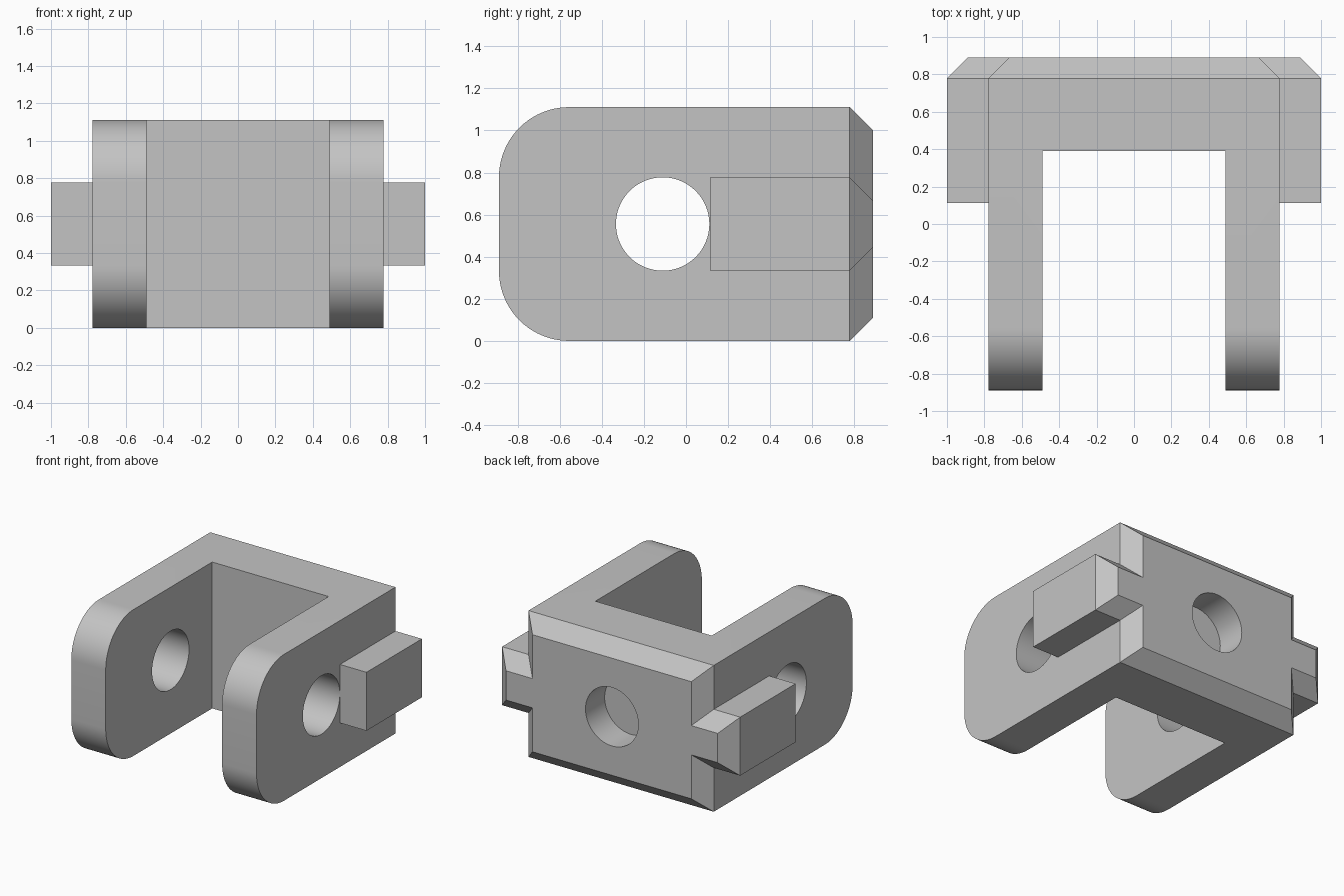
import bpy
import bmesh
import math
from mathutils import Matrix

if "Cube" in bpy.data.objects:
    bpy.data.objects.remove(bpy.data.objects["Cube"])

# Overall proportions
HALF_W, BACK, HEIGHT = 0.778, 0.889, 1.111
CHAMFER, FILLET, HOLE_R = 0.111, 0.333, 0.222
MID_Z = HEIGHT / 2

gray = bpy.data.materials.new("light gray")
gray.use_nodes = True
color = (0.55, 0.55, 0.55, 1)
gray.diffuse_color = color
gray.node_tree.nodes["Principled BSDF"].inputs["Base Color"].default_value = color


def make_object(name, bm):
    bmesh.ops.recalc_face_normals(bm, faces=bm.faces)
    mesh = bpy.data.meshes.new(name)
    bm.to_mesh(mesh)
    bm.free()
    mesh.materials.append(gray)
    obj = bpy.data.objects.new(name, mesh)
    bpy.context.collection.objects.link(obj)
    return obj


def box(x0, x1, y0, y1, z0, z1):
    bm = bmesh.new()
    bmesh.ops.create_cube(bm, size=1)
    for v in bm.verts:
        v.co.x = x1 if v.co.x > 0 else x0
        v.co.y = y1 if v.co.y > 0 else y0
        v.co.z = z1 if v.co.z > 0 else z0
    return bm


def bevel_where(bm, rule, offset, segments=1):
    edges = [e for e in bm.edges if rule((e.verts[0].co + e.verts[1].co) / 2)]
    bmesh.ops.bevel(bm, geom=edges, offset=offset, segments=segments,
                    profile=0.5, affect='EDGES')


def cylinder(name, radius, depth, axis, location):
    bm = bmesh.new()
    turn = Matrix.Rotation(math.pi / 2, 4, axis)
    bmesh.ops.create_cone(bm, cap_ends=True, segments=64, radius1=radius,
                          radius2=radius, depth=depth,
                          matrix=Matrix.Translation(location) @ turn)
    return make_object(name, bm)


def combine(target, other, operation):
    mod = target.modifiers.new(operation, 'BOOLEAN')
    mod.operation, mod.solver, mod.object = operation, 'EXACT', other
    bpy.context.view_layer.objects.active = target
    bpy.ops.object.modifier_apply(modifier=mod.name)
    bpy.data.objects.remove(other)


# Body block: chamfered rear rim, rounded front ends
bm = box(-HALF_W, HALF_W, -BACK, BACK, 0, HEIGHT)
bevel_where(bm, lambda c: c.y > BACK - 0.01, CHAMFER)
bevel_where(bm, lambda c: c.y < 0.01 - BACK and abs(c.x) < 0.01, FILLET, 20)
body = make_object("clevis_body", bm)

# Slot between the two arms
combine(body, make_object("slot", box(-0.489, 0.489, -2, 0.389, -1, 2)), 'DIFFERENCE')

# Pin hole through both arms, and blind hole in the rear wall
combine(body, cylinder("pin_hole", HOLE_R, 3, 'Y', (0, -0.111, MID_Z)), 'DIFFERENCE')
combine(body, cylinder("rear_hole", HOLE_R, 0.46, 'X', (0, BACK, MID_Z)), 'DIFFERENCE')

# Side tabs, chamfered at the rear on their three free edges
for side in (-1, 1):
    bm = box(*sorted((side * 0.6, side)), 0.113, BACK, MID_Z - HOLE_R, MID_Z + HOLE_R)
    bevel_where(bm, lambda c: c.y > BACK - 0.01 and c.x * side > 0.61, CHAMFER)
    combine(body, make_object("side_tab", bm), 'UNION')

# Smooth the round surfaces, keep the flat edges crisp
bpy.ops.object.select_all(action='DESELECT')
body.select_set(True)
bpy.context.view_layer.objects.active = body
bpy.ops.object.shade_smooth_by_angle(angle=math.radians(30))
